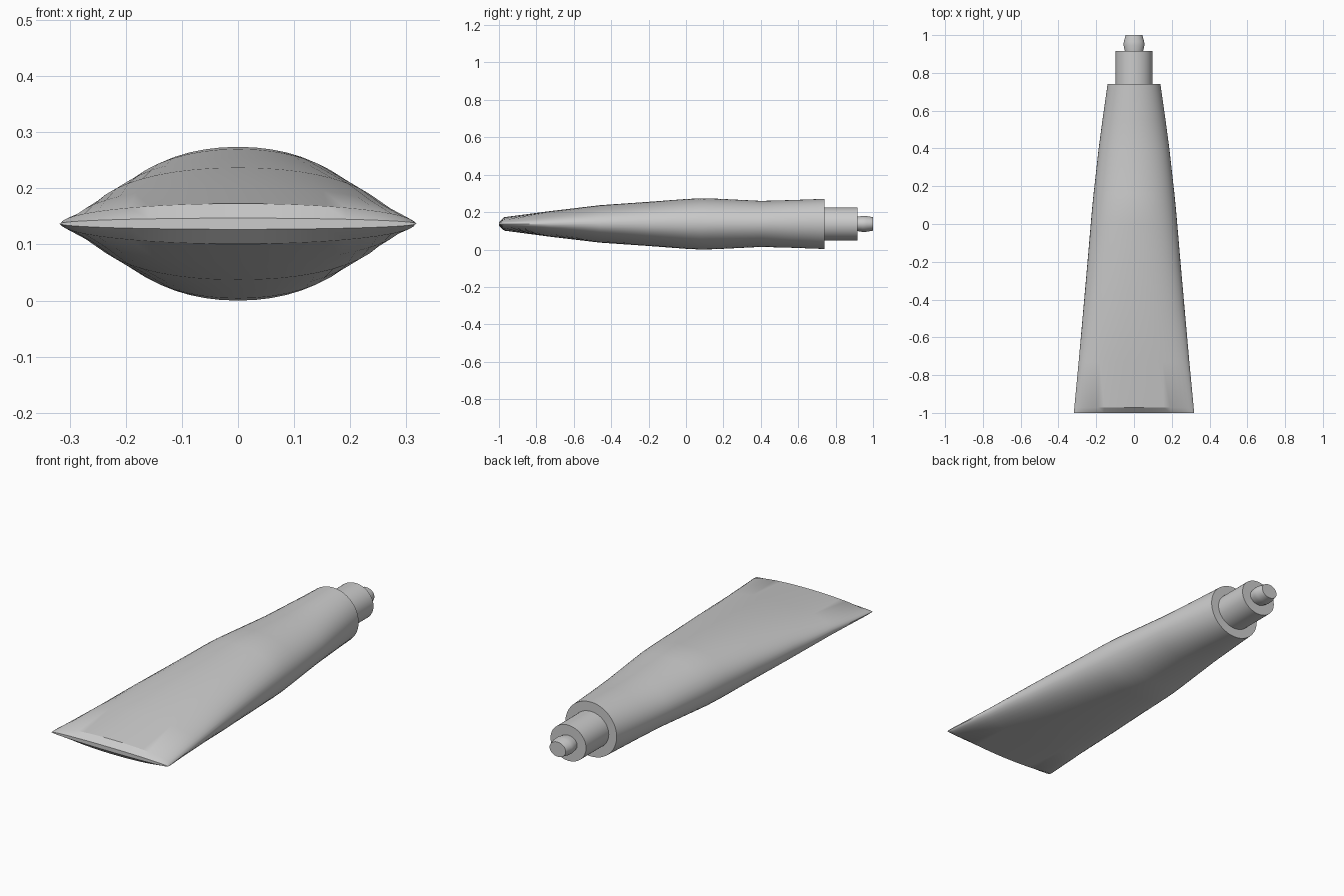
import bpy, bmesh, math

if "Cube" in bpy.data.objects:
    bpy.data.objects.remove(bpy.data.objects["Cube"])

CZ = 0.137   # height of the tube axis
SIDES = 48


def ring(bm, y, hw, hz, power=2.0):
    """One superelliptic cross-section in the xz plane."""
    verts = []
    for i in range(SIDES):
        a = 2 * math.pi * i / SIDES
        c, s = math.cos(a), math.sin(a)
        x = hw * math.copysign(abs(c) ** (2 / power), c)
        z = hz * math.copysign(abs(s) ** (2 / power), s)
        verts.append(bm.verts.new((x, y, CZ + z)))
    return verts


def loft(name, sections):
    bm = bmesh.new()
    rings = [ring(bm, *s) for s in sections]
    for a, b in zip(rings, rings[1:]):
        for i in range(SIDES):
            j = (i + 1) % SIDES
            bm.faces.new((a[i], a[j], b[j], b[i]))
    bm.faces.new(rings[0])
    bm.faces.new(rings[-1])
    bmesh.ops.recalc_face_normals(bm, faces=bm.faces)
    mesh = bpy.data.meshes.new(name)
    bm.to_mesh(mesh)
    bm.free()
    obj = bpy.data.objects.new(name, mesh)
    bpy.context.collection.objects.link(obj)
    bpy.ops.object.select_all(action='DESELECT')
    obj.select_set(True)
    bpy.context.view_layer.objects.active = obj
    bpy.ops.object.shade_smooth_by_angle(angle=math.radians(30))
    return obj


# Squeezable body: flat crimped end blending into a round shoulder
loft("tube_body", [
    (-1.00, 0.318, 0.010, 2.0),
    (-0.972, 0.316, 0.036, 2.0),
    (-0.73, 0.293, 0.068, 2.1),
    (-0.46, 0.269, 0.100, 2.15),
    (-0.20, 0.246, 0.118, 2.15),
    (0.00, 0.229, 0.133, 2.1),
    (0.08, 0.222, 0.137, 2.05),
    (0.16, 0.214, 0.135, 2.0),
    (0.40, 0.187, 0.123, 2.0),
    (0.55, 0.167, 0.127, 2.0),
    (0.74, 0.140, 0.134, 2.0),
])

# Neck collar
loft("collar", [(0.735, 0.097, 0.088), (0.917, 0.097, 0.088)])

# Small bulged nozzle
loft("nozzle", [
    (0.91, 0.047, 0.037),
    (0.945, 0.055, 0.043),
    (0.965, 0.054, 0.042),
    (1.00, 0.044, 0.036),
])
